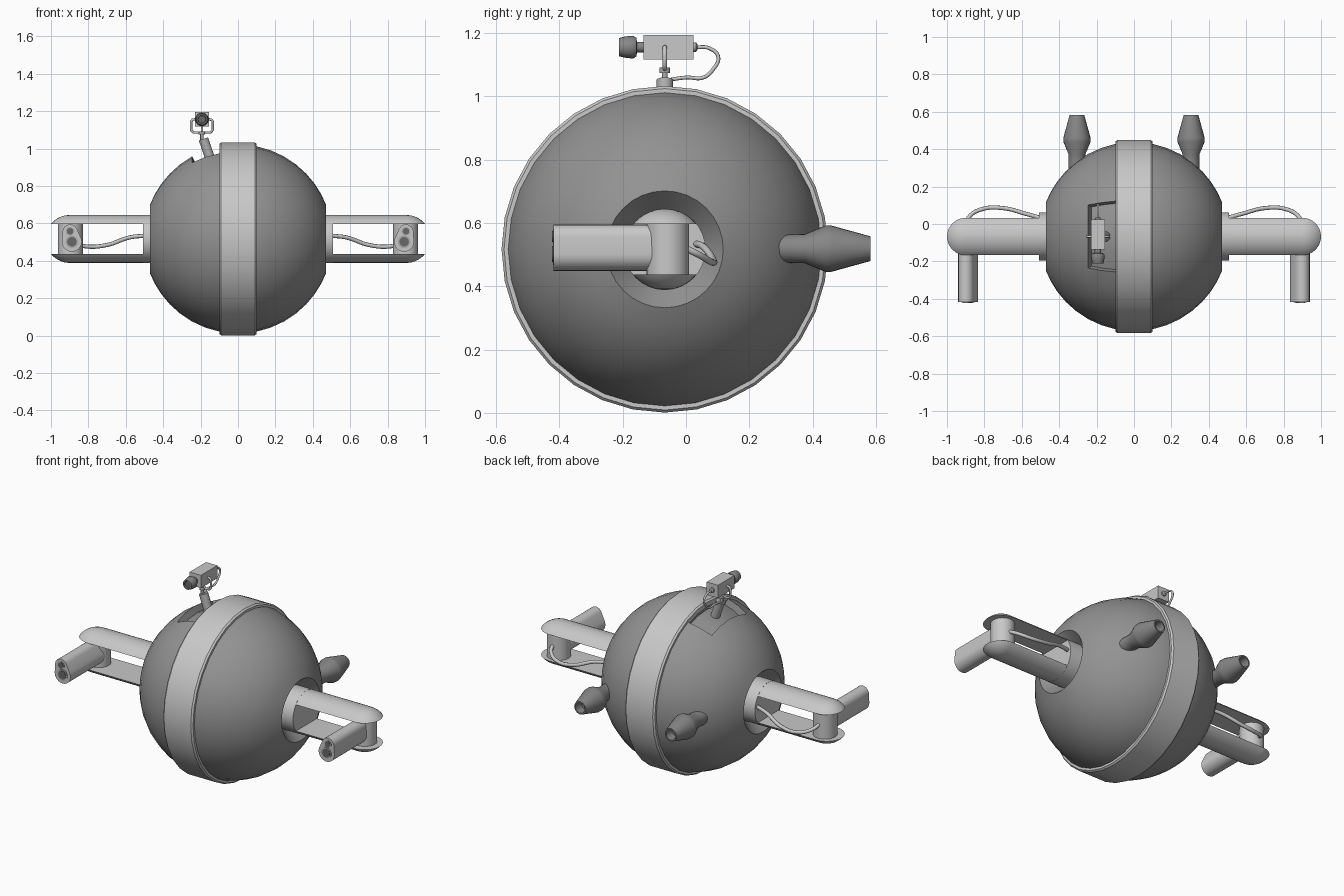
import bpy, bmesh, math
from mathutils import Vector

if "Cube" in bpy.data.objects:
    bpy.data.objects.remove(bpy.data.objects["Cube"])

CY, CZ = -0.067, 0.517          # centre of the ball
R = 0.505


def mat(name, v):
    m = bpy.data.materials.new(name)
    m.diffuse_color = (v, v, v, 1)
    m.use_nodes = True
    m.node_tree.nodes["Principled BSDF"].inputs["Base Color"].default_value = m.diffuse_color
    return m


LIGHT = mat("light_grey", 0.58)
DARK = mat("dark_grey", 0.29)
MID = mat("mid_grey", 0.42)
NOZZLE = mat("nozzle_grey", 0.24)
BLACK = mat("lens_grey", 0.14)


def finish(bm, name, m, angle=35):
    bmesh.ops.recalc_face_normals(bm, faces=bm.faces)
    me = bpy.data.meshes.new(name)
    bm.to_mesh(me)
    bm.free()
    ob = bpy.data.objects.new(name, me)
    bpy.context.collection.objects.link(ob)
    me.materials.append(m)
    bpy.ops.object.select_all(action='DESELECT')
    ob.select_set(True)
    bpy.context.view_layer.objects.active = ob
    bpy.ops.object.shade_smooth_by_angle(angle=math.radians(angle))
    return ob


def skin(bm, loops, closed=False):
    """Bridge equal-length loops of points; cap the ends unless closed."""
    rings = [[bm.verts.new(p) for p in lp] for lp in loops]
    n = len(rings[0])
    pairs = list(zip(rings, rings[1:])) + ([(rings[-1], rings[0])] if closed else [])
    for a, b in pairs:
        for i in range(n):
            j = (i + 1) % n
            bm.faces.new((a[i], a[j], b[j], b[i]))
    if not closed:
        bm.faces.new(rings[0])
        bm.faces.new(rings[-1])


def lathe_bm(profile, origin, axis, seg=24, closed=False):
    """Revolve (distance along axis, radius) points round an axis."""
    o, d = Vector(origin), Vector(axis).normalized()
    ref = Vector((0, 0, 1)) if abs(d.z) < 0.9 else Vector((1, 0, 0))
    u = (ref - d * ref.dot(d)).normalized()
    v = d.cross(u)
    bm = bmesh.new()
    skin(bm, [[o + d * t + (u * math.cos(k * math.tau / seg) + v * math.sin(k * math.tau / seg)) * r
               for k in range(seg)] for t, r in profile], closed)
    return bm


def lathe(name, m, profile, origin, axis, seg=24, closed=False):
    return finish(lathe_bm(profile, origin, axis, seg, closed), name, m)


def tube(name, m, pts, r, poly=False):
    cu = bpy.data.curves.new(name, 'CURVE')
    cu.dimensions = '3D'
    cu.bevel_depth, cu.bevel_resolution, cu.resolution_u = r, 2, 8
    cu.use_fill_caps = True
    if poly:
        sp = cu.splines.new('POLY')
        sp.points.add(len(pts) - 1)
        for p, c in zip(sp.points, pts):
            p.co = (*c, 1)
    else:
        sp = cu.splines.new('BEZIER')
        sp.bezier_points.add(len(pts) - 1)
        for p, c in zip(sp.bezier_points, pts):
            p.co = c
            p.handle_left_type = p.handle_right_type = 'AUTO'
    cu.materials.append(m)
    ob = bpy.data.objects.new(name, cu)
    bpy.context.collection.objects.link(ob)


# ball body with funnel-shaped side sockets
xs = [0.47, 0.445, 0.41, 0.365, 0.31, 0.245, 0.175, 0.1]
half = [(x, math.sqrt(R * R - x * x)) for x in xs]
right = [(0.40, 0.12)] + half
profile = right + [(0, R)] + [(-x, r) for x, r in reversed(right)]
bm = lathe_bm(profile, (0, CY, CZ), (1, 0, 0), 32)
bmesh.ops.recalc_face_normals(bm, faces=bm.faces)
# recessed hatch under the camera
hatch = []
for f in bm.faces:
    c = f.calc_center_median()
    if -0.245 < c.x < -0.1 and abs(math.atan2(c.y - CY, c.z - CZ)) < math.radians(22.5):
        hatch.append(f)
bmesh.ops.inset_region(bm, faces=hatch, thickness=0.0005, depth=-0.04)
finish(bm, "ball_body", DARK, 40)

# raised band round the middle
lathe("centre_band", LIGHT,
      [(-0.1, 0.48), (-0.1, 0.508), (-0.09, 0.516), (0.09, 0.516), (0.1, 0.508), (0.1, 0.48)],
      (0, CY, CZ), (1, 0, 0), 32, True)


def arm_plate(name, s, up):
    # slice of a rounded bar: stacked outlines with a round outer end
    loops = []
    for h in (0.08, 0.09, 0.1, 0.11, 0.119, 0.125, 0.1279):
        w = math.sqrt(0.128 ** 2 - h * h)
        z = CZ + up * h
        lp = [(s * 0.42, CY + w, z)]
        for k in range(17):
            a = math.pi / 2 - math.pi * k / 16
            lp.append((s * (0.9 + w * math.cos(a)), CY + w * math.sin(a), z))
        lp.append((s * 0.42, CY - w, z))
        loops.append(lp)
    bm = bmesh.new()
    skin(bm, loops)
    finish(bm, name, LIGHT, 40)


def gun(name, s):
    # hull of a larger lower and a smaller upper barrel
    bm = bmesh.new()
    for x, z, r in ((0.888, 0.502, 0.053), (0.898, 0.555, 0.040)):
        for y in (-0.418, CY):
            for k in range(24):
                a = k * math.tau / 24
                bm.verts.new((s * (x + r * math.cos(a)), y, z + r * math.sin(a)))
    res = bmesh.ops.convex_hull(bm, input=bm.verts)
    bmesh.ops.delete(bm, geom=[v for v in bm.verts if not v.link_faces], context='VERTS')
    bmesh.ops.dissolve_limit(bm, angle_limit=0.01, verts=bm.verts, edges=bm.edges)
    finish(bm, name, LIGHT)


for s, side in ((1, "right"), (-1, "left")):
    lathe(side + "_hub", LIGHT, [(0.38, 0.129), (0.507, 0.129)], (0, CY, CZ), (s, 0, 0), 32)
    arm_plate(side + "_upper_arm", s, 1)
    arm_plate(side + "_lower_arm", s, -1)
    lathe(side + "_arm_post", LIGHT, [(0.43, 0.067), (0.605, 0.067)], (s * 0.896, -0.058, 0), (0, 0, 1))
    gun(side + "_gun", s)
    for n, x, z, r in (("lower", 0.888, 0.502, 0.034), ("upper", 0.898, 0.558, 0.023)):
        lathe(f"{side}_{n}_muzzle_rim", MID, [(0, r), (0.003, r)], (s * x, -0.418, z), (0, -1, 0))
        lathe(f"{side}_{n}_muzzle", BLACK, [(0, r * 0.75), (0.005, r * 0.75)], (s * x, -0.418, z), (0, -1, 0))
    tube(side + "_arm_cable", LIGHT,
         [(s * 0.49, 0.03, 0.535), (s * 0.58, 0.055, 0.525), (s * 0.7, 0.085, 0.485),
          (s * 0.81, 0.08, 0.477), (s * 0.88, 0.04, 0.5), (s * 0.9, -0.01, 0.525)], 0.011)
    # rear thruster
    lathe(side + "_thruster", NOZZLE,
          [(0.22, 0.048), (0.33, 0.045), (0.375, 0.046), (0.44, 0.073), (0.46, 0.073),
           (0.583, 0.039), (0.583, 0.031), (0.53, 0.028)], (s * 0.305, 0, CZ + 0.002), (0, 1, 0))

# camera mast and joint
CX = -0.193
foot, top = Vector((-0.145, CY, 0.935)), Vector((-0.185, CY, 1.052))
lathe("camera_mast", MID, [(0, 0.026), ((top - foot).length, 0.026)], foot, top - foot)
lathe("camera_joint", MID, [(1.04, 0.009), (1.075, 0.009), (1.075, 0.017), (1.092, 0.017)],
      (CX, CY, 0), (0, 0, 1), 16)
# yoke bracket
tube("camera_yoke", LIGHT,
     [(CX + a, CY, z) for a, z in ((-0.03, 1.157), (-0.05, 1.155), (-0.058, 1.145), (-0.058, 1.1),
                                   (-0.046, 1.086), (0.046, 1.086), (0.058, 1.1), (0.058, 1.145),
                                   (0.05, 1.155), (0.03, 1.157))], 0.007, True)
# camera housing
bm = bmesh.new()
bmesh.ops.create_cube(bm, size=1)
for v in bm.verts:
    v.co = Vector((CX + v.co.x * 0.076, -0.056 + v.co.y * 0.158, 1.156 + v.co.z * 0.078))
finish(bm, "camera_housing", LIGHT)
# lens, glass and rear plug
lathe("camera_lens", NOZZLE,
      [(0.13, 0.017), (0.155, 0.017), (0.157, 0.03), (0.168, 0.036), (0.19, 0.034), (0.212, 0.029),
       (0.212, 0.022), (0.203, 0.02)], (CX, 0, 1.156), (0, -1, 0))
lathe("camera_glass", BLACK, [(0.2, 0.0195), (0.206, 0.0195)], (CX, 0, 1.156), (0, -1, 0))
lathe("camera_plug", MID, [(0.02, 0.015), (0.032, 0.015), (0.036, 0.009)], (CX, 0, 1.156), (0, 1, 0), 16)
tube("camera_cable", LIGHT,
     [(CX, 0.03, 1.156), (CX, 0.075, 1.152), (CX, 0.102, 1.125), (CX, 0.085, 1.085),
      (CX, 0.055, 1.06), (CX, 0.0, 1.06), (CX + 0.003, CY, 1.05)], 0.006)
